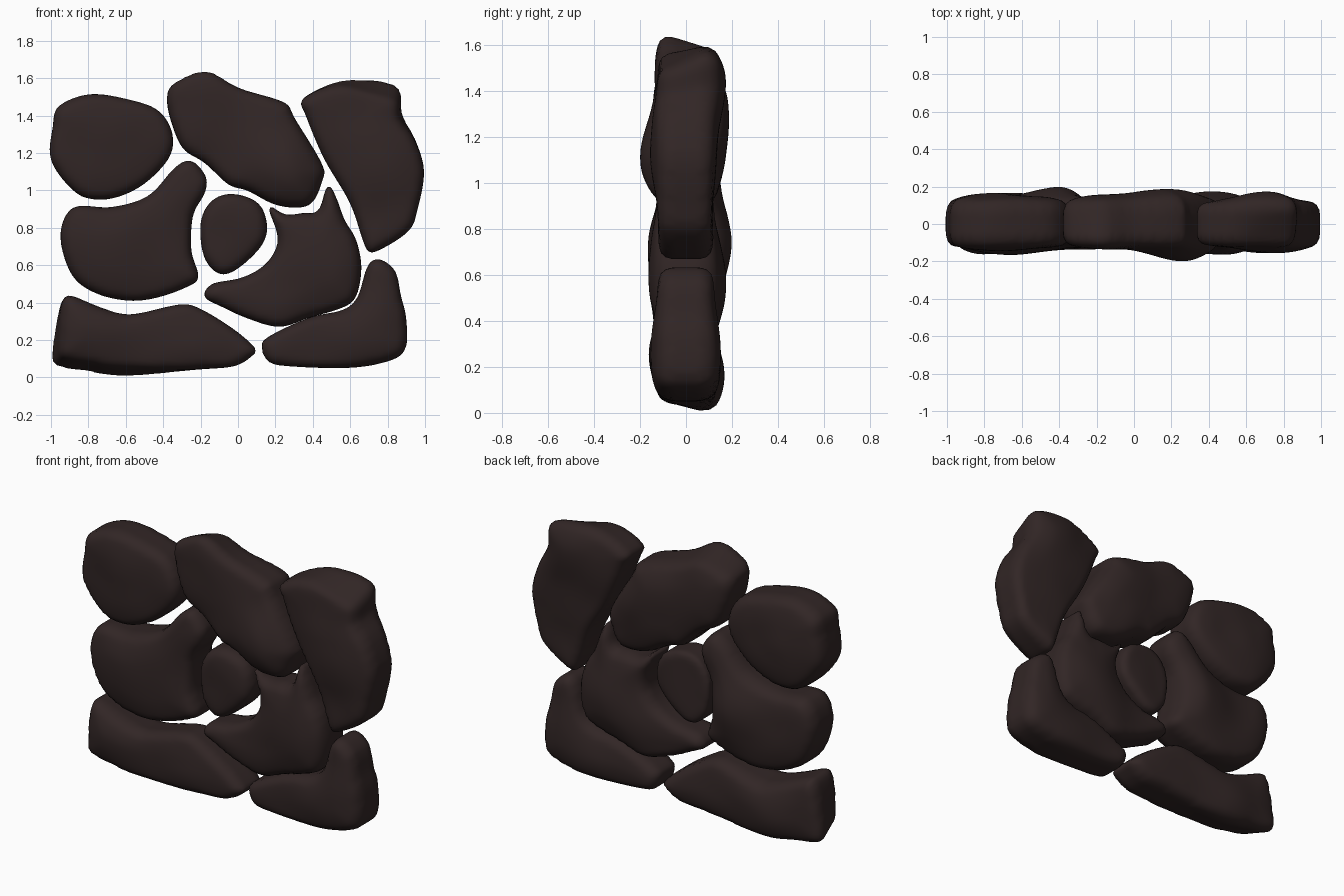
import bpy, bmesh, math
from mathutils import Vector, noise

if "Cube" in bpy.data.objects:
    bpy.data.objects.remove(bpy.data.objects["Cube"])

stone_mat = bpy.data.materials.new("dark_stone")
stone_mat.diffuse_color = (0.031, 0.019, 0.0185, 1)
stone_mat.use_nodes = True
stone_mat.node_tree.nodes["Principled BSDF"].inputs["Base Color"].default_value = stone_mat.diffuse_color


def smooth_outline(pts, steps=4):
    """Closed Catmull-Rom curve through the outline points."""
    p = [Vector(q) for q in pts]
    n, out = len(p), []
    for i in range(n):
        a, b, c, d = p[i - 1], p[i], p[(i + 1) % n], p[(i + 2) % n]
        for s in range(steps):
            t = s / steps
            out.append(0.5 * (2 * b + (c - a) * t + (2 * a - 5 * b + 4 * c - d) * t * t
                              + (3 * b - a - 3 * c + d) * t ** 3))
    return out


def edge_distance(q, loop):
    best = 9.0
    for i, b in enumerate(loop):
        a = loop[i - 1]
        ab = b - a
        t = max(0.0, min(1.0, (q - a).dot(ab) / max(ab.length_squared, 1e-9)))
        best = min(best, (a + ab * t - q).length_squared)
    return math.sqrt(best)


def quarter(t):
    t = min(1.0, t)
    return math.sqrt(1 - (1 - t) ** 2)


def stone(name, pts, front, back, pulls=()):
    """Rounded stone: front / back are (depth, extra bulge, bulge x, bulge z).
    pulls are (side, x, z, dx, dz, radius): shift one side's rim near a point."""
    loop = smooth_outline(pts)
    bm = bmesh.new()
    face = bm.faces.new([bm.verts.new((v.x, -0.1, v.y)) for v in loop])
    ext = bmesh.ops.extrude_face_region(bm, geom=[face], use_keep_orig=True)
    bmesh.ops.translate(bm, vec=(0, 0.2, 0),
                        verts=[g for g in ext["geom"] if isinstance(g, bmesh.types.BMVert)])
    bmesh.ops.recalc_face_normals(bm, faces=bm.faces)
    bmesh.ops.triangulate(bm, faces=bm.faces)
    me = bpy.data.meshes.new(name)
    bm.to_mesh(me)
    bm.free()
    ob = bpy.data.objects.new(name, me)
    bpy.context.collection.objects.link(ob)
    bpy.context.view_layer.objects.active = ob
    rm = ob.modifiers.new("even_mesh", "REMESH")
    rm.mode, rm.voxel_size = "VOXEL", 0.022
    bpy.ops.object.modifier_apply(modifier=rm.name)

    # dome the faces away from the outline, with a soft uneven surface
    for v in ob.data.vertices:
        q = Vector((v.co.x, v.co.z))
        side = front if v.co.y < 0 else back
        d = edge_distance(q, loop)
        depth, extra, bx, bz = side
        depth += extra * math.exp(-(q - Vector((bx, bz))).length_squared / 0.05)
        depth += 0.012 * noise.noise(Vector((q.x * 4, v.co.y * 9, q.y * 4)))
        rim = min(0.095, depth - 0.005)
        half = 0.067 + (rim - 0.067) * quarter(d / 0.03) + (depth - rim) * quarter(d / 0.16)
        v.co.y = max(-1, min(1, v.co.y / 0.1)) * half
        for s, px, pz, dx, dz, r in pulls:
            w = max(0, min(1, (s * v.co.y + 0.09) / 0.16))
            w *= math.exp(-(q - Vector((px, pz))).length_squared / (r * r))
            v.co.x += dx * w
            v.co.z += dz * w
    sm = ob.modifiers.new("soften", "SMOOTH")
    sm.factor, sm.iterations = 0.5, 2
    bpy.ops.object.modifier_apply(modifier=sm.name)
    ob.data.shade_smooth()
    ob.data.materials.clear()
    ob.data.materials.append(stone_mat)


stone("top_left_stone",
      [(-.99, 1.34), (-.96, 1.45), (-.79, 1.515), (-.58, 1.485), (-.43, 1.43), (-.355, 1.32),
       (-.36, 1.19), (-.47, 1.06), (-.60, .98), (-.74, .95), (-.87, .99), (-1, 1.16)],
      (.125, .02, -.75, 1.3), (.14, .025, -.75, 1.2))

stone("top_middle_stone",
      [(-.38, 1.50), (-.34, 1.58), (-.17, 1.645), (.01, 1.55), (.25, 1.47), (.30, 1.39),
       (.45, 1.14), (.45, 1.05), (.38, .92), (.21, .92), (.05, 1.0), (-.05, 1.03),
       (-.18, 1.15), (-.29, 1.22), (-.35, 1.35)],
      (.13, .065, .25, 1.1), (.15, .04, .2, 1.3), [(1, -.2, 1.65, 0, -.05, .25)])

stone("top_right_stone",
      [(.345, 1.49), (.55, 1.59), (.77, 1.59), (.87, 1.54), (.88, 1.41), (.95, 1.27),
       (.995, 1.1), (.96, .90), (.91, .78), (.73, .67), (.68, .70), (.60, .93),
       (.46, 1.17), (.36, 1.41)],
      (.125, .03, .8, 1.15), (.125, .045, .75, 1.45), [(-1, .8, 1.6, -.02, -.07, .25)])

stone("middle_left_stone",
      [(-.95, .76), (-.88, .91), (-.68, .91), (-.48, .97), (-.34, 1.12), (-.25, 1.16),
       (-.17, 1.07), (-.18, .98), (-.24, .87), (-.25, .68), (-.21, .54), (-.26, .49),
       (-.42, .43), (-.58, .41), (-.76, .45), (-.89, .55)],
      (.13, .035, -.65, .7), (.14, .055, -.4, .76))

stone("centre_stone",
      [(-.19, .87), (-.12, .96), (-.01, .98), (.11, .93), (.155, .82), (.13, .71),
       (.01, .59), (-.09, .55), (-.17, .62), (-.20, .74)],
      (.115, .01, 0, .8), (.085, .005, 0, .8))

stone("crescent_stone",
      [(.16, .92), (.25, .87), (.35, .88), (.43, .89), (.48, 1.03), (.53, .95), (.57, .84),
       (.63, .74), (.66, .59), (.63, .43), (.55, .37), (.38, .32), (.22, .27), (.04, .32),
       (-.09, .38), (-.18, .43), (-.14, .5), (.01, .53), (.13, .59), (.20, .68), (.21, .77)],
      (.13, .035, .45, .6), (.125, .045, .4, .55))

stone("bottom_left_stone",
      [(-1, .10), (-.97, .31), (-.94, .41), (-.90, .435), (-.74, .37), (-.58, .33),
       (-.34, .385), (-.23, .38), (-.04, .27), (.09, .16), (.08, .12), (-.02, .06),
       (-.23, .04), (-.6, 0), (-.82, .03), (-.95, .05)],
      (.13, .035, -.8, .2), (.135, .03, -.6, .15),
      [(-1, -1, .08, .04, .04, .25), (-1, -.6, 0, 0, .04, .25)])

stone("bottom_right_stone",
      [(.13, .15), (.15, .21), (.38, .32), (.56, .36), (.64, .43), (.69, .59), (.75, .635),
       (.84, .57), (.87, .44), (.90, .31), (.89, .14), (.76, .075), (.55, .05),
       (.22, .065), (.15, .10)],
      (.125, .03, .75, .2), (.125, .03, .7, .2))
